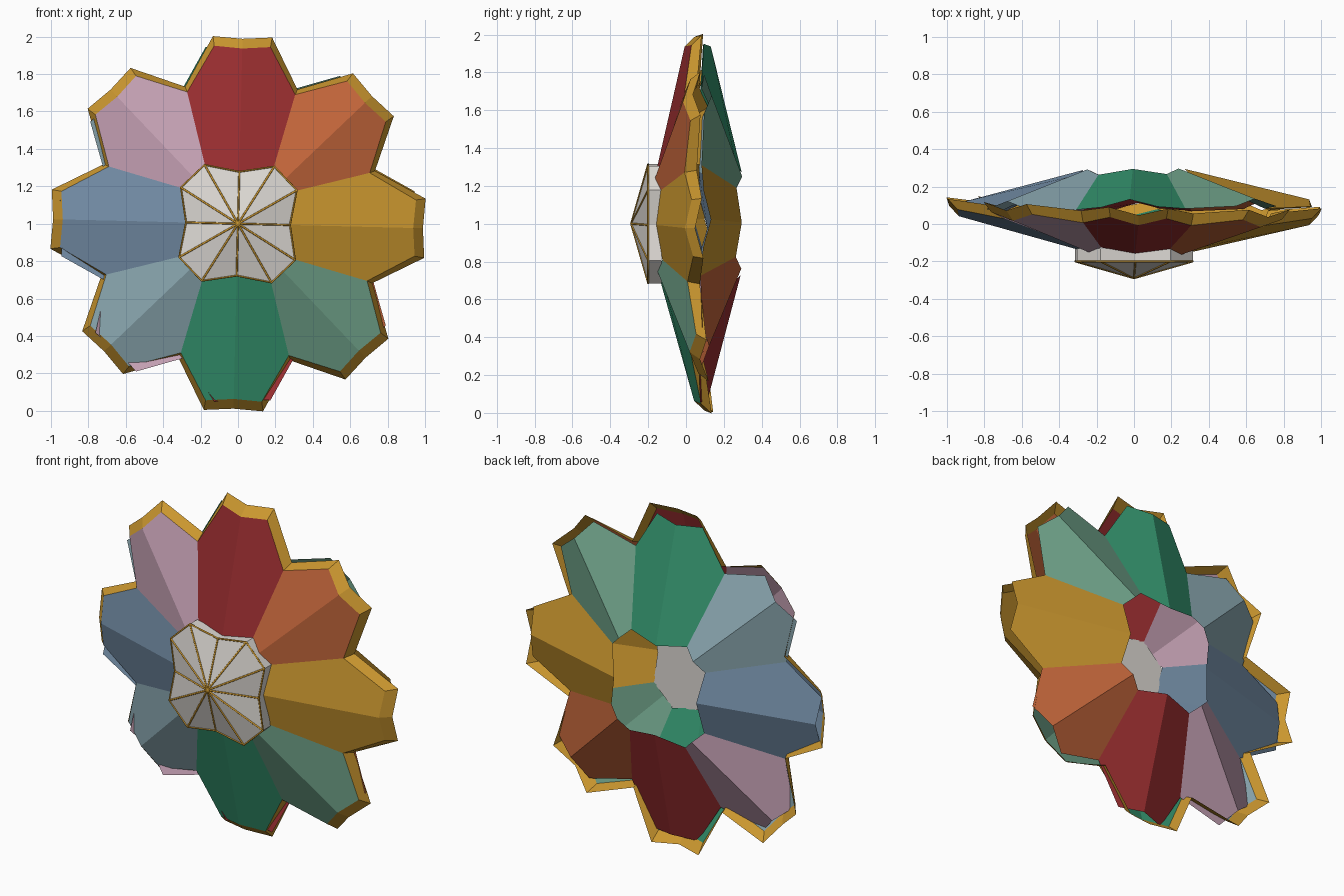
import bpy
import bmesh
from math import sin, cos, radians

cube = bpy.data.objects.get("Cube")
if cube:
    bpy.data.objects.remove(cube)


def material(name, rgb):
    """Flat material from an 8-bit display colour."""
    linear = [((c / 255 + 0.055) / 1.055) ** 2.4 for c in rgb] + [1.0]
    m = bpy.data.materials.new(name)
    m.use_nodes = True
    m.diffuse_color = linear
    shader = next(n for n in m.node_tree.nodes if n.type == "BSDF_PRINCIPLED")
    shader.inputs["Base Color"].default_value = linear
    shader.inputs["Roughness"].default_value = 0.7
    return m


gold = material("gold", (203, 151, 47))
grey = material("pale grey", (220, 216, 211))
orange = material("orange", (194, 101, 58))
red = material("red", (152, 45, 47))
pink = material("pink", (195, 159, 178))
blue = material("blue", (115, 141, 166))
teal = material("pale teal", (143, 173, 182))
green = material("green", (54, 151, 113))
sage = material("sage green", (112, 163, 138))
# petal colours, counter-clockwise from +x
wheel = [gold, orange, red, pink, blue, teal, green, sage]

TWIST = -1.4       # small turn of each petal layer, in degrees
FRONT_LEAN = 0.026
BACK_LEAN = 0.01
GAP = 0.14         # mirror distance between the two layers


def point(angle, r, y, back=False):
    """Polar point on a layer; the back layer is mirrored in depth."""
    a = radians(angle + (-TWIST if back else TWIST))
    x, z = r * cos(a), r * sin(a)
    if back:
        return (x, GAP - y + BACK_LEAN * (x + z), 1 + z)
    return (x, y - FRONT_LEAN * (x + z), 1 + z)


def mesh_object(name, faces, mat):
    bm = bmesh.new()
    for face in faces:
        bm.faces.new([bm.verts.new(p) for p in face])
    bmesh.ops.remove_doubles(bm, verts=bm.verts, dist=0.0001)
    me = bpy.data.meshes.new(name)
    bm.to_mesh(me)
    bm.free()
    me.materials.append(mat)
    ob = bpy.data.objects.new(name, me)
    bpy.context.collection.objects.link(ob)
    return ob


# radius and depth of the petal outline, shared by the front layer and rim
TIP, CORNER, VALLEY = (0.937, 0.018), (0.96, 0.058), (0.755, 0.018)
# the back layer reaches further in at its valleys to close on the rim
BACK_VALLEY = (0.765, 0.068)

# folded petals, two faces each, wide and narrow roots alternating
for back in (False, True):
    valley = BACK_VALLEY if back else VALLEY
    for i in range(8):
        mid = 45 * i
        wide = i % 2 == 0
        root_half = 31 if wide else 14
        root_radius = 0.27 if wide else 0.345
        faces = []
        for side in (1, -1):
            outline = [
                point(mid, root_radius, -0.152, back),
                point(mid, *TIP, back),
                point(mid + side * 9, *CORNER, back),
                point(mid + side * 22.5, *valley, back),
                point(mid + side * root_half, 0.355, -0.122, back),
            ]
            faces.append(outline if (side > 0) != back else outline[::-1])
        layer = "back" if back else "front"
        mesh_object(f"{layer}_petal_{i + 1}", faces, wheel[-i % 8 if back else i])

# gold rim flaring out and back from the front petal edges
inner, outer = [], []
for i in range(8):
    for offset, (r, y), flare, depth in ((-9, CORNER, 0.052, 0.055), (0, TIP, 0.052, 0.055),
                                         (9, CORNER, 0.052, 0.055), (22.5, VALLEY, 0.03, 0.065)):
        inner.append(point(45 * i + offset, r, y))
        outer.append(point(45 * i + offset, r + flare, y + depth))
n = len(inner)
mesh_object("rim", [(inner[k], outer[k], outer[(k + 1) % n], inner[(k + 1) % n])
                    for k in range(n)], gold)

# faceted centre cap: twelve-sided wall, low cone and a flat back
apex = (0, -0.29, 1)


def cap_ring(y):
    ring = []
    for q in range(4):
        for offset, r in ((0, 0.278), (31, 0.362), (59, 0.362)):
            a = radians(90 * q + offset + TWIST)
            ring.append((r * cos(a), y, 1 + r * sin(a)))
    return ring


base, brow = cap_ring(-0.13), cap_ring(-0.2)
cap_faces = [base[::-1]]
for k in range(12):
    j = (k + 1) % 12
    cap_faces.append((base[k], base[j], brow[j], brow[k]))
    cap_faces.append((brow[k], brow[j], apex))
mesh_object("centre_cap", cap_faces, grey)

# thin round gold wires along the cap edges
curve = bpy.data.curves.new("cap_lines", "CURVE")
curve.dimensions = "3D"
curve.bevel_depth = 0.005
curve.bevel_resolution = 6
curve.materials.append(gold)


def line(points, closed=False):
    s = curve.splines.new("POLY")
    s.points.add(len(points) - 1)
    for p, co in zip(s.points, points):
        p.co = (*co, 1)
    s.use_cyclic_u = closed
    s.use_smooth = True


for p in brow:
    line([apex, p])
line(brow, True)
bpy.context.collection.objects.link(bpy.data.objects.new("cap_lines", curve))
